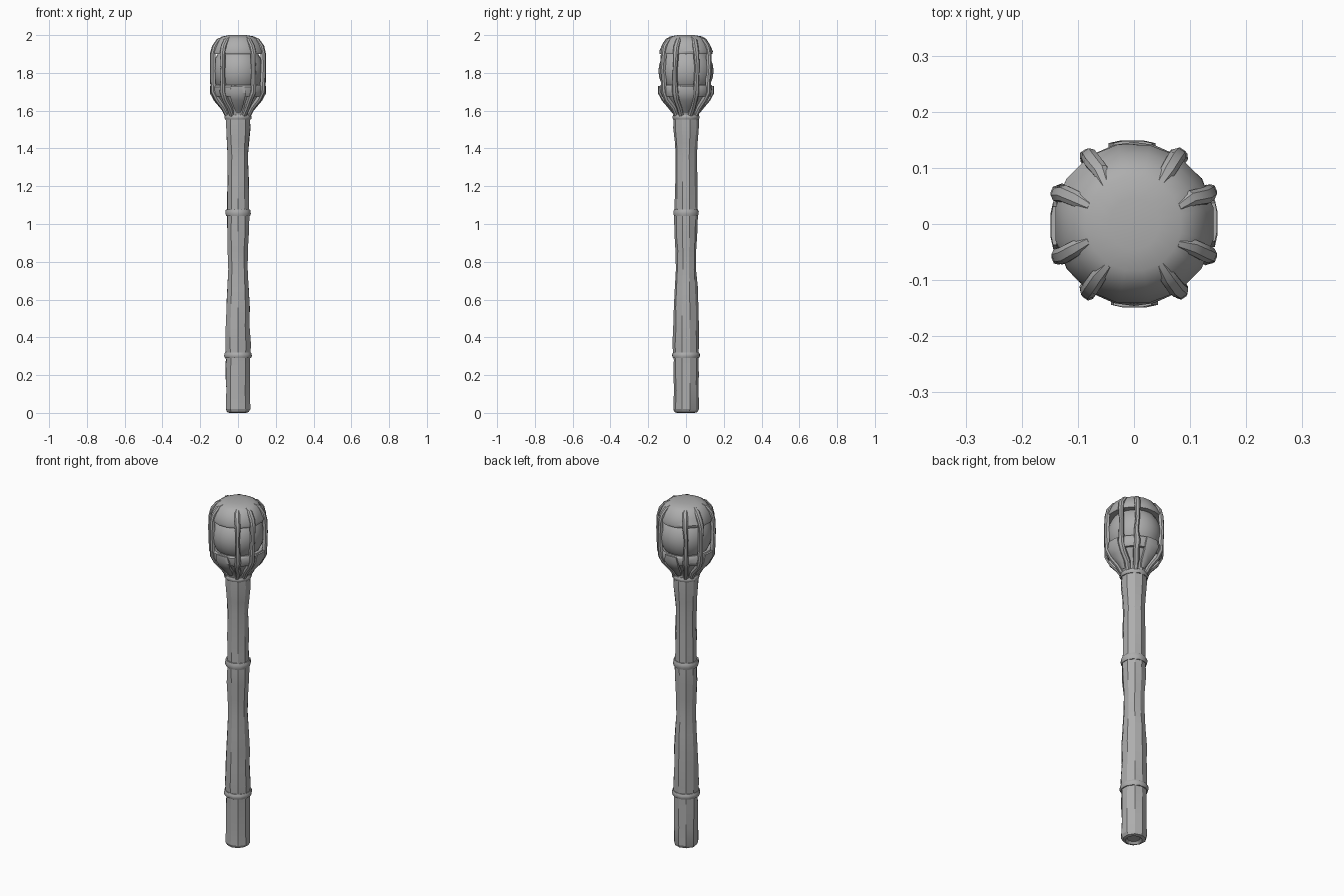
import bpy, bmesh, math, random
from mathutils import Vector

random.seed(4)
if "Cube" in bpy.data.objects:
    bpy.data.objects.remove(bpy.data.objects["Cube"])

grey = bpy.data.materials.new("plain_grey")
grey.use_nodes = True
COLOUR = (0.42, 0.42, 0.42, 1)
grey.diffuse_color = COLOUR
grey.node_tree.nodes["Principled BSDF"].inputs["Base Color"].default_value = COLOUR


def finish(name, bm, angle=32):
    bmesh.ops.recalc_face_normals(bm, faces=bm.faces)
    mesh = bpy.data.meshes.new(name)
    bm.to_mesh(mesh)
    bm.free()
    mesh.materials.append(grey)
    ob = bpy.data.objects.new(name, mesh)
    bpy.context.collection.objects.link(ob)
    bpy.ops.object.select_all(action="DESELECT")
    ob.select_set(True)
    bpy.context.view_layer.objects.active = ob
    bpy.ops.object.shade_smooth_by_angle(angle=math.radians(angle))
    return ob


def loft(bm, rings, closed=False):
    """Skin rings of points; cap the ends, or join last to first."""
    loops = [[bm.verts.new(p) for p in ring] for ring in rings]
    pairs = list(zip(loops, loops[1:]))
    if closed:
        pairs.append((loops[-1], loops[0]))
    else:
        bm.faces.new(loops[0])
        bm.faces.new(loops[-1])
    for a, b in pairs:
        for i in range(len(a)):
            j = (i + 1) % len(a)
            bm.faces.new((a[i], a[j], b[j], b[i]))


def lathe(name, profile, sides=16, jitter=0, closed=False, angle=32):
    bm = bmesh.new()
    rings = []
    for r, z in profile:
        ring = []
        for i in range(sides):
            t = math.tau * (i + 0.5) / sides
            q = r + random.uniform(-jitter, jitter)
            ring.append((q * math.cos(t), q * math.sin(t), z))
        rings.append(ring)
    loft(bm, rings, closed)
    return finish(name, bm, angle)


def rib(name, degrees, path):
    """Bevelled strip in a vertical plane; path rows: radius, z, half width, half depth."""
    t = math.radians(degrees)
    out = Vector((math.cos(t), math.sin(t), 0))
    side = Vector((-math.sin(t), math.cos(t), 0))
    pts = [out * r + Vector((0, 0, z)) for r, z, w, d in path]
    rings = []
    for k, (r, z, w, d) in enumerate(path):
        tangent = (pts[min(k + 1, len(pts) - 1)] - pts[max(k - 1, 0)]).normalized()
        normal = side.cross(tangent)
        shift = side * random.uniform(-0.004, 0.004)
        rings.append([pts[k] + shift + side * (w * a) + normal * (d * b)
                      for a, b in ((-1, -1), (1, -1), (1, 0.3), (0.5, 1), (-0.5, 1), (-1, 0.3))])
    bm = bmesh.new()
    loft(bm, rings)
    finish(name, bm)


# Gnarled shaft with a recessed foot
lathe("shaft", [(0.035, 0.012), (0.045, 0), (0.06, 0.004), (0.067, 0.02), (0.066, 0.12),
                (0.068, 0.21), (0.066, 0.28), (0.070, 0.36), (0.066, 0.46), (0.066, 0.56),
                (0.061, 0.66), (0.054, 0.76), (0.056, 0.86), (0.061, 0.95), (0.061, 1.03),
                (0.059, 1.12), (0.058, 1.24), (0.057, 1.36), (0.060, 1.43), (0.068, 1.51),
                (0.067, 1.56), (0.068, 1.62)], 10, 0.0025, angle=24)


# Bands around the shaft
def band(name, z, radius, half, sides=12):
    lathe(name, [(radius - 0.03, z - half), (radius - 0.004, z - half), (radius, z - half / 3),
                 (radius, z + half / 3), (radius - 0.004, z + half), (radius - 0.03, z + half)],
          sides, 0.001, True)


band("lower_shaft_band", 0.305, 0.075, 0.015)
band("middle_shaft_band", 1.06, 0.069, 0.018)
band("neck_band", 1.565, 0.074, 0.012)

# Cup flaring out of the neck, holding the orb
lathe("head_cup", [(0.062, 1.57), (0.070, 1.60), (0.090, 1.635), (0.118, 1.67),
                   (0.130, 1.70), (0.120, 1.72)], 16, 0.002)

# Orb
bm = bmesh.new()
bmesh.ops.create_uvsphere(bm, u_segments=24, v_segments=14, radius=1)
for v in bm.verts:
    v.co = Vector((v.co.x * 0.137, v.co.y * 0.146, v.co.z * 0.145 + 1.81))
finish("orb", bm)

# Cage rings and domed cap
lathe("lower_cage_ring", [(0.115, 1.675), (0.134, 1.675), (0.144, 1.695), (0.144, 1.725),
                          (0.138, 1.735), (0.115, 1.73)], 16, 0.002, True)
lathe("cap", [(0.115, 1.90), (0.142, 1.90), (0.144, 1.915), (0.129, 1.95),
              (0.110, 1.98), (0.085, 1.993), (0.045, 2.0)], 16, 0.001)

# Cage ribs, in pairs framing each of the four sides
RIB = [(0.062, 1.575, 0.013, 0.010), (0.084, 1.615, 0.015, 0.011),
       (0.122, 1.66, 0.015, 0.012), (0.143, 1.70, 0.016, 0.012),
       (0.146, 1.76, 0.012, 0.011), (0.148, 1.83, 0.011, 0.011),
       (0.146, 1.90, 0.014, 0.011), (0.137, 1.94, 0.015, 0.010),
       (0.112, 1.973, 0.014, 0.009), (0.085, 1.986, 0.009, 0.006)]
for n, base in enumerate((23, 56)):
    for m, a in enumerate((base, 180 - base, 180 + base, -base)):
        rib(f"cage_rib_{n * 4 + m + 1}", a, RIB)

# Curled leaves under the lower ring, one on each side
LEAF = [(0.068, 1.59, 0.012, 0.006), (0.088, 1.62, 0.024, 0.009),
        (0.122, 1.66, 0.036, 0.009), (0.142, 1.695, 0.042, 0.007),
        (0.143, 1.73, 0.034, 0.005)]
for word, a in (("left", 0), ("back", 90), ("right", 180), ("front", 270)):
    rib(f"{word}_leaf", a, LEAF)
